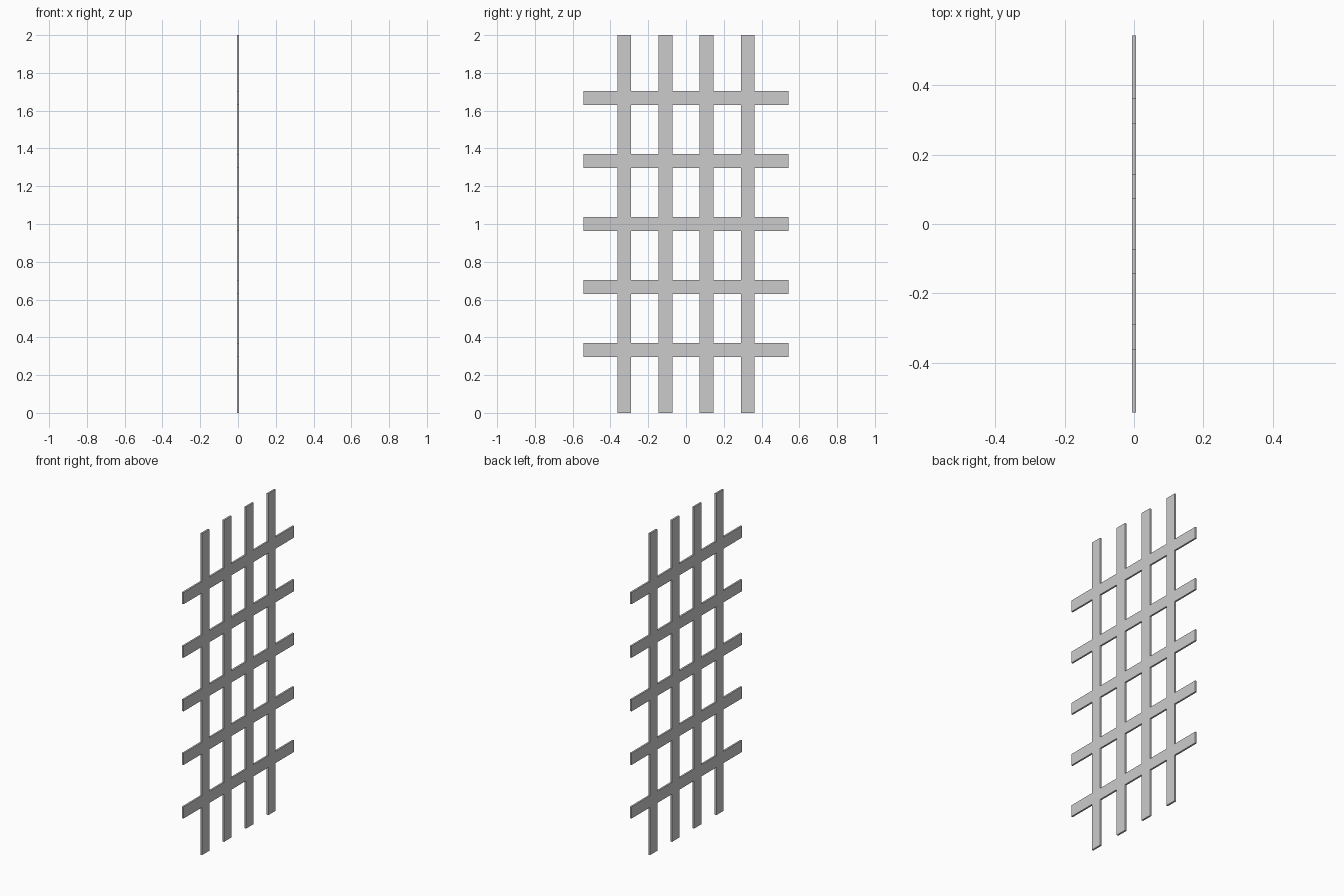
import bpy
import bmesh

if "Cube" in bpy.data.objects:
    bpy.data.objects.remove(bpy.data.objects["Cube"])

BAR = 0.0725        # width of every bar
HALF = BAR / 2
THICK = 0.0109      # panel thickness along x
WIDTH, HEIGHT = 15 * BAR, 2.0

upright_centres = [(i - 1.5) * 3 * BAR for i in range(4)]
rail_centres = [HEIGHT * i / 6 for i in range(1, 6)]


def stops(lo, centres, hi):
    """Grid lines along one axis: both ends plus both edges of each bar."""
    return [lo] + [c + s * HALF for c in centres for s in (-1, 1)] + [hi]


ys = stops(-WIDTH / 2, upright_centres, WIDTH / 2)
zs = stops(0, rail_centres, HEIGHT)

# Flat lattice: keep the grid cells that lie on an upright or a rail
bm = bmesh.new()
for i in range(len(ys) - 1):
    for j in range(len(zs) - 1):
        if i % 2 or j % 2:
            corners = [(i, j), (i + 1, j), (i + 1, j + 1), (i, j + 1)]
            bm.faces.new([bm.verts.new((0, ys[a], zs[b])) for a, b in corners])
bmesh.ops.remove_doubles(bm, verts=bm.verts, dist=1e-5)

mesh = bpy.data.meshes.new("lattice_panel")
bm.to_mesh(mesh)
bm.free()
panel = bpy.data.objects.new("lattice_panel", mesh)
bpy.context.collection.objects.link(panel)

# Thickness, centred on x = 0
solid = panel.modifiers.new("thickness", "SOLIDIFY")
solid.thickness = THICK
solid.offset = 0
